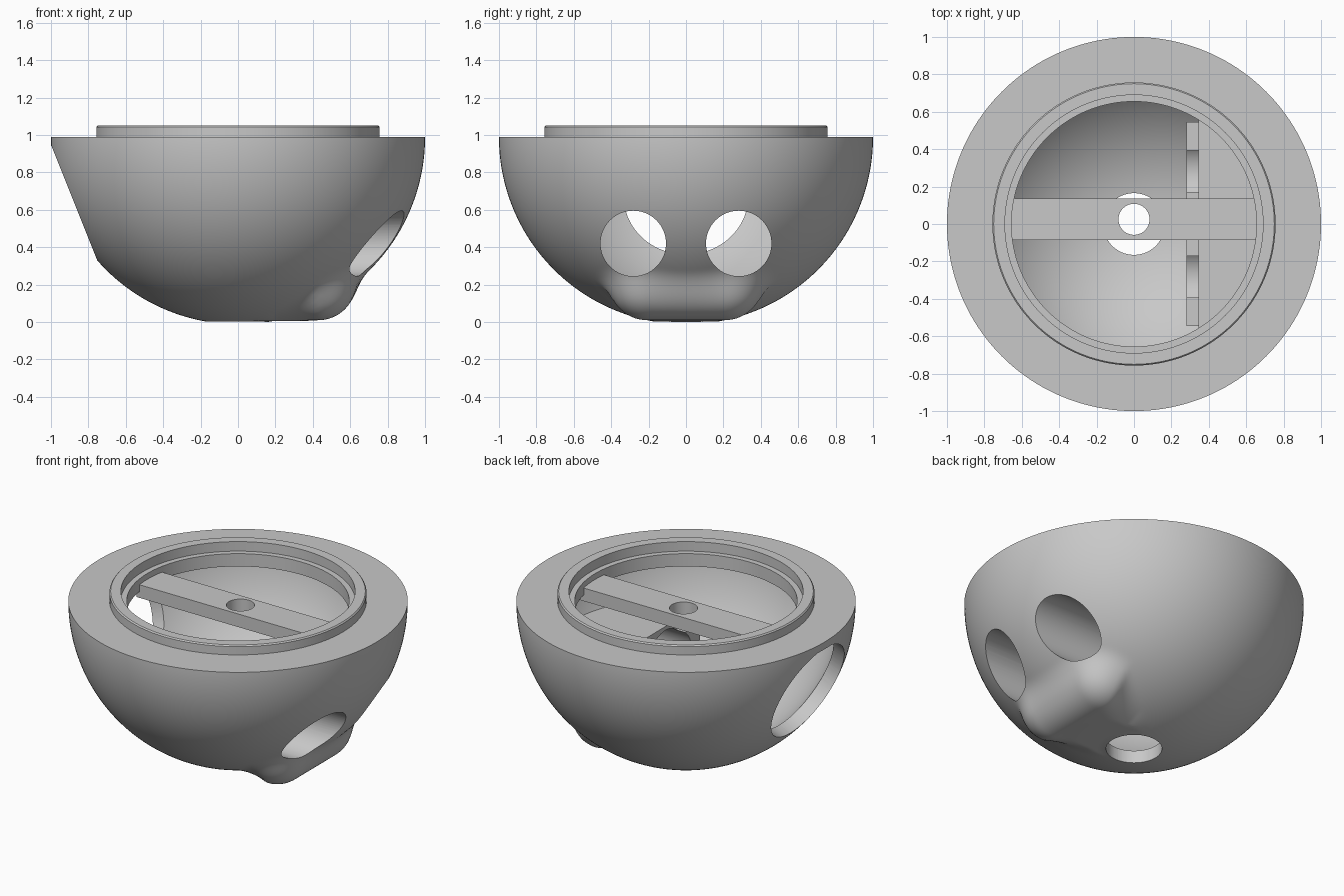
import bpy, bmesh
from math import sin, cos, pi, radians
from mathutils import Vector, Matrix

if "Cube" in bpy.data.objects:
    bpy.data.objects.remove(bpy.data.objects["Cube"])

grey = bpy.data.materials.new("plain_grey")
grey.use_nodes = True
grey.diffuse_color = (0.58, 0.58, 0.58, 1)
grey.node_tree.nodes["Principled BSDF"].inputs["Base Color"].default_value = (0.58, 0.58, 0.58, 1)

CZ = 0.988            # height of the sphere centre and the rim
CENTRE = Vector((0, 0, CZ))
INNER = 0.92          # cavity radius
FLANGE_Z = 0.905      # underside of the top flange
SEG = 160


def make(name, bm):
    bmesh.ops.recalc_face_normals(bm, faces=bm.faces)
    mesh = bpy.data.meshes.new(name)
    bm.to_mesh(mesh)
    bm.free()
    mesh.materials.append(grey)
    ob = bpy.data.objects.new(name, mesh)
    bpy.context.collection.objects.link(ob)
    return ob


def box(name, lo, hi):
    bm = bmesh.new()
    lo, hi = Vector(lo), Vector(hi)
    m = Matrix.Translation((lo + hi) / 2) @ Matrix.Diagonal((*(hi - lo), 1))
    bmesh.ops.create_cube(bm, size=1, matrix=m)
    return make(name, bm)


def rod(name, start, end, radius):
    bm = bmesh.new()
    start, end = Vector(start), Vector(end)
    axis = end - start
    m = Matrix.Translation((start + end) / 2) @ axis.to_track_quat('Z', 'Y').to_matrix().to_4x4()
    bmesh.ops.create_cone(bm, cap_ends=True, segments=72, radius1=radius, radius2=radius,
                          depth=axis.length, matrix=m)
    return make(name, bm)


def lathe(name, profile, shape=lambda p: p):
    """Closed solid turned around z; the profile runs from bottom to top."""
    bm = bmesh.new()
    rows = [[bm.verts.new(shape(Vector((r * cos(2 * pi * i / SEG), r * sin(2 * pi * i / SEG), z))))
             for i in range(SEG)] for r, z in profile]
    for low, high in zip(rows, rows[1:]):
        for i in range(SEG):
            k = (i + 1) % SEG
            bm.faces.new((low[i], low[k], high[k], high[i]))
    bm.faces.new(rows[0])
    bm.faces.new(rows[-1])
    return make(name, bm)


def combine(target, tool, operation='DIFFERENCE'):
    mod = target.modifiers.new("cut", 'BOOLEAN')
    mod.operation = operation
    mod.solver = 'EXACT'
    mod.object = tool
    bpy.context.view_layer.objects.active = target
    bpy.ops.object.modifier_apply(modifier=mod.name)
    bpy.data.objects.remove(tool)


def arc(radius, first, last, n):
    return [(radius * sin(a), CZ - radius * cos(a))
            for a in (first + (last - first) * i / n for i in range(n + 1))]


# Outer skin: sphere blended softly into a rounded bulge on the +x side
def blended_distance(p):
    x = min(max(p.x, 0.2), 0.43)
    half = 0.08 + 0.13 * (x - 0.2) / 0.23
    core = Vector((x, min(max(p.y, -half), half), 0.21))
    bulge, sphere = (p - core).length - 0.2, (p - CENTRE).length - 1
    blend = 0.08
    h = max(blend - abs(bulge - sphere), 0) / blend
    return min(bulge, sphere) - h * h * blend / 4


def swell(p):
    ray = p - CENTRE
    if p.x < 0.05 or p.z > 0.7 or abs(p.y) > 0.7:
        return p
    low, high = 1.0, 1.3
    for _ in range(16):
        mid = (low + high) / 2
        if blended_distance(CENTRE + ray * mid) < 0:
            low = mid
        else:
            high = mid
    q = CENTRE + ray * low
    q.z = max(q.z, min(p.z, 0.006))
    return q


# Bowl body with its raised collar
bowl = lathe("bowl", arc(1.0, 0.06, pi / 2, 84) + [(0.757, CZ), (0.757, 1.042), (0.75, 1.05)], swell)

# Cavity, leaving a solid inner block with a lower step in front
cavity = lathe("cavity", arc(INNER, 0.03, pi / 2 - (CZ - FLANGE_Z) / INNER, 44)
               + [(0.655, FLANGE_Z), (0.655, CZ), (0.69, CZ), (0.69, 1.2)])
combine(cavity, box("inner_block", (0.345, -0.56, -0.2), (1.2, 0.56, 0.62)))
combine(cavity, box("block_step", (0.28, -0.545, -0.2), (0.5, 0.545, 0.556)))
combine(bowl, cavity)

# Round openings: two side by side, a large one opposite, one at the bottom
for side in (-1, 1):
    y = 0.282 * side
    combine(bowl, rod("eye_hole", (0.15, y, 0.42), (1.2, y, 0.42), 0.175))
tilt = radians(21.8)
aim = Vector((-cos(tilt), 0, -sin(tilt)))
large = rod("large_hole", CENTRE + aim * 0.65, CENTRE + aim * 1.3, 0.332)
combine(large, box("rim_guard", (-2, -1, 0.94), (0, 1, 2)))
combine(bowl, large)
combine(bowl, rod("bottom_hole", (0, 0, -0.2), (0, 0, 0.2), 0.165))

# Cross bar spanning the opening, with a round hole
bar = box("cross_bar", (-0.67, -0.085, 0.865), (0.67, 0.135, 0.95))
combine(bar, rod("bar_hole", (0, 0.025, 0.7), (0, 0.025, 1.2), 0.083))

for ob in (bowl, bar):
    bpy.ops.object.select_all(action='DESELECT')
    ob.select_set(True)
    bpy.context.view_layer.objects.active = ob
    bpy.ops.object.shade_smooth_by_angle(angle=radians(30))
